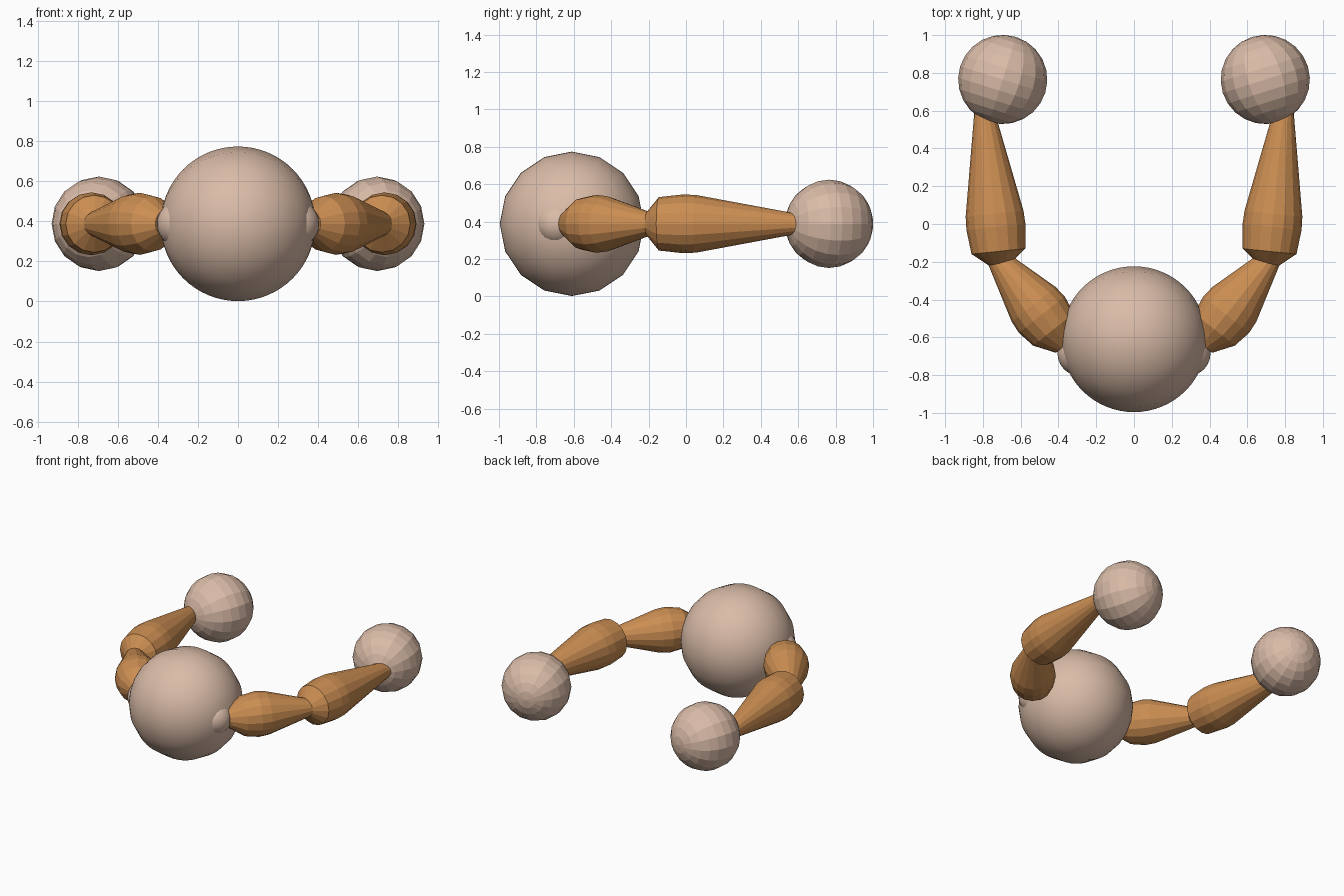
import bpy, bmesh, math
from mathutils import Vector, Matrix

if "Cube" in bpy.data.objects:
    bpy.data.objects.remove(bpy.data.objects["Cube"])


def material(name, color):
    m = bpy.data.materials.new(name)
    m.diffuse_color = (*color, 1)
    m.use_nodes = True
    m.node_tree.nodes["Principled BSDF"].inputs["Base Color"].default_value = m.diffuse_color
    return m


SKIN = material("pale_skin", (0.70, 0.50, 0.39))
ORANGE = material("warm_orange", (0.60, 0.27, 0.085))
MID_Z = 0.388


def finish(bm, name, mat, smooth=False):
    bmesh.ops.recalc_face_normals(bm, faces=bm.faces)
    mesh = bpy.data.meshes.new(name)
    bm.to_mesh(mesh)
    bm.free()
    mesh.materials.append(mat)
    mesh.polygons.foreach_set("use_smooth", [smooth] * len(mesh.polygons))
    ob = bpy.data.objects.new(name, mesh)
    bpy.context.collection.objects.link(ob)
    return ob


def aim(center, direction):
    """Matrix that turns local z towards a direction."""
    rot = Vector(direction).to_track_quat('Z', 'Y').to_matrix().to_4x4()
    return Matrix.Translation(center) @ rot


def ball(name, center, axis, radius, segs, rings, mat, smooth=False):
    bm = bmesh.new()
    bmesh.ops.create_uvsphere(bm, u_segments=segs, v_segments=rings,
                              radius=radius, matrix=aim(center, axis))
    return finish(bm, name, mat, smooth)


def limb(name, center, axis, profile, mat, sides=16):
    """Lathed limb; profile holds (distance along axis, radius)."""
    bm = bmesh.new()
    mat4 = aim(center, axis)
    loops = []
    for d, r in profile:
        loops.append([bm.verts.new(mat4 @ Vector((
            r * math.cos(math.tau * i / sides),
            r * math.sin(math.tau * i / sides), d))) for i in range(sides)])
    for a, b in zip(loops, loops[1:]):
        for i in range(sides):
            j = (i + 1) % sides
            bm.faces.new((a[i], a[j], b[j], b[i]))
    bm.faces.new(loops[0][::-1])
    bm.faces.new(loops[-1])
    return finish(bm, name, mat)


# Round body
ball("body", (0, -0.61, MID_Z), (1, 0, 0), 0.386, 16, 32, SKIN, True)

UPPER = [(-0.105, 0.067), (0, 0.138), (0.10, 0.155), (0.17, 0.148),
         (0.26, 0.122), (0.48, 0.058)]
FORE = [(-0.08, 0.045), (0, 0.143), (0.13, 0.157), (0.20, 0.154),
        (0.72, 0.058), (0.80, 0.05)]

# Two mirrored arms
for side, s in (("left", -1), ("right", 1)):
    ball(side + "_shoulder", (s * 0.285, -0.685, MID_Z), (s, 0, 0),
         0.12, 16, 12, SKIN, True)
    limb(side + "_upper_arm", (s * 0.426, -0.558, MID_Z), (s * 0.62, 0.78, 0),
         UPPER, ORANGE)
    limb(side + "_forearm", (s * 0.718, -0.145, MID_Z), (s * 0.1, 0.995, 0),
         FORE, ORANGE)
    ball(side + "_hand", (s * 0.695, 0.765, MID_Z), (s * -0.3, 0.95, 0),
         0.236, 16, 12, SKIN)
